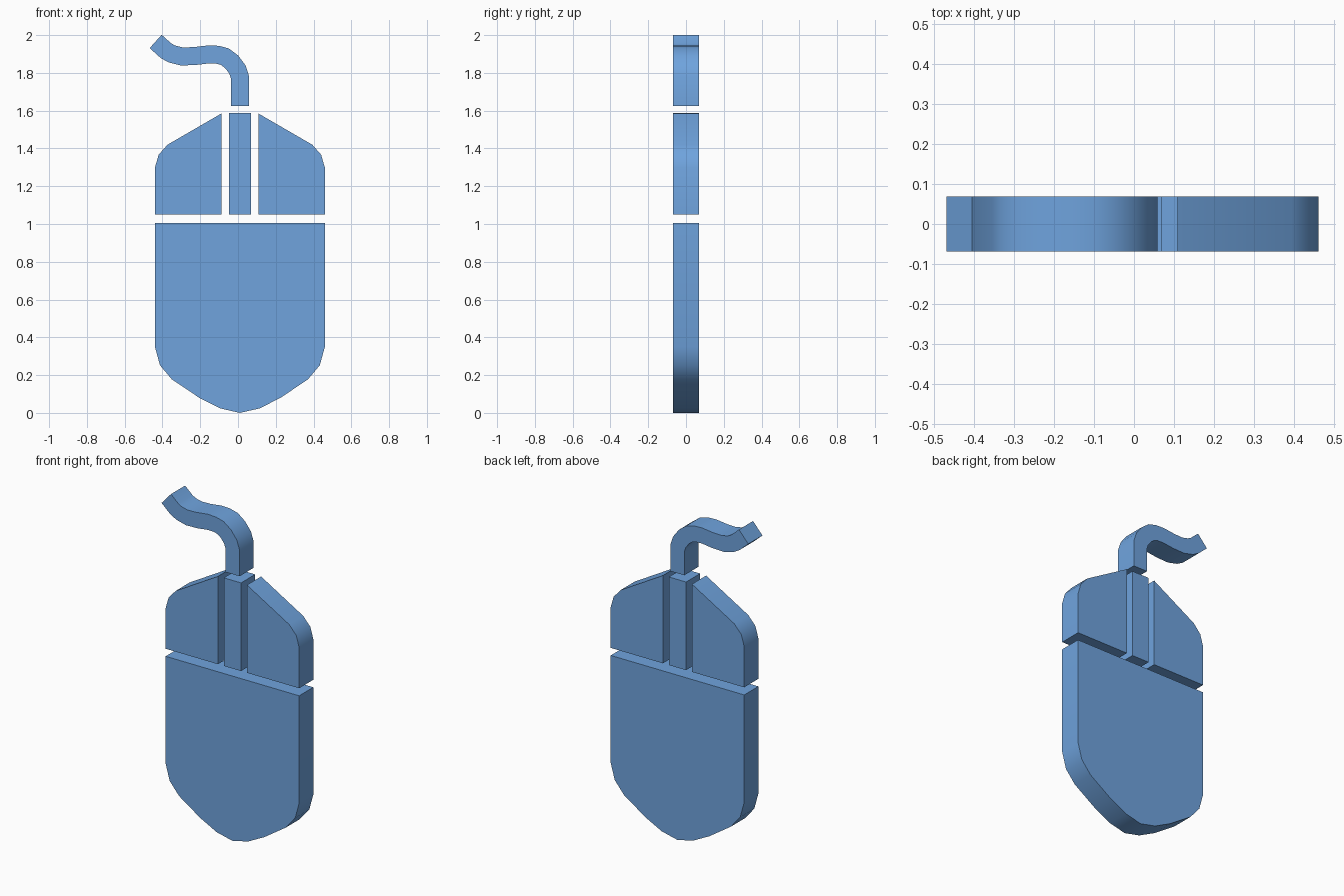
import bpy
import bmesh
import math
from mathutils import Vector

cube = bpy.data.objects.get("Cube")
if cube:
    bpy.data.objects.remove(cube, do_unlink=True)

HALF_DEPTH = 0.068
CENTRE = 0.01

blue = bpy.data.materials.new("soft_blue")
blue.use_nodes = True
colour = (0.16, 0.37, 0.73, 1.0)
blue.diffuse_color = colour
blue.node_tree.nodes["Principled BSDF"].inputs["Base Color"].default_value = colour


def slab(name, outline):
    """Extrude an (x, z) outline through the icon's thickness."""
    bm = bmesh.new()
    face = bm.faces.new([bm.verts.new((x, -HALF_DEPTH, z)) for x, z in outline])
    side = bmesh.ops.extrude_face_region(bm, geom=[face])["geom"]
    verts = [v for v in side if isinstance(v, bmesh.types.BMVert)]
    bmesh.ops.translate(bm, verts=verts, vec=(0, 2 * HALF_DEPTH, 0))
    bmesh.ops.recalc_face_normals(bm, faces=bm.faces)
    mesh = bpy.data.meshes.new(name)
    bm.to_mesh(mesh)
    bm.free()
    mesh.materials.append(blue)
    obj = bpy.data.objects.new(name, mesh)
    bpy.context.collection.objects.link(obj)
    bpy.ops.object.select_all(action="DESELECT")
    obj.select_set(True)
    bpy.context.view_layer.objects.active = obj
    bpy.ops.object.shade_smooth_by_angle(angle=math.radians(40))


def mirrored(points):
    return [(2 * CENTRE - x, z) for x, z in reversed(points)]


def ribbon(path, width):
    """Outline of a constant-width band along a path, with mitred joints."""
    pts = [Vector(p) for p in path]
    dirs = [(b - a).normalized() for a, b in zip(pts, pts[1:])]
    left, right = [], []
    for i, p in enumerate(pts):
        before, after = dirs[max(i - 1, 0)], dirs[min(i, len(dirs) - 1)]
        t = (before + after).normalized()
        offset = Vector((-t.y, t.x)) * (width / 2 / t.dot(after))
        left.append(p + offset)
        right.append(p - offset)
    return left + right[::-1]


# Palm rest with a rounded, pointed bottom
half = [(-0.44, 1.004), (-0.44, 0.35), (-0.413, 0.252), (-0.35, 0.177),
        (-0.205, 0.08), (-0.095, 0.024)]
slab("palm_rest", half + [(CENTRE, 0)] + mirrored(half))

# Two buttons with sloping tops
button = [(-0.44, 1.05), (-0.088, 1.05), (-0.088, 1.585), (-0.373, 1.42),
          (-0.42, 1.367), (-0.44, 1.298)]
slab("right_button", button)
slab("left_button", mirrored(button))

# Scroll strip between the buttons
strip = [(-0.048, 1.05), (-0.048, 1.587)]
slab("scroll_strip", strip + mirrored(strip))

# Wavy cable
cable = [(0.011, 1.625), (0.011, 1.775), (-0.003, 1.818), (-0.033, 1.858),
         (-0.07, 1.886), (-0.108, 1.896), (-0.155, 1.898), (-0.23, 1.889),
         (-0.297, 1.887), (-0.35, 1.9), (-0.382, 1.918), (-0.436, 1.9665)]
slab("cable", ribbon(cable, 0.095))
